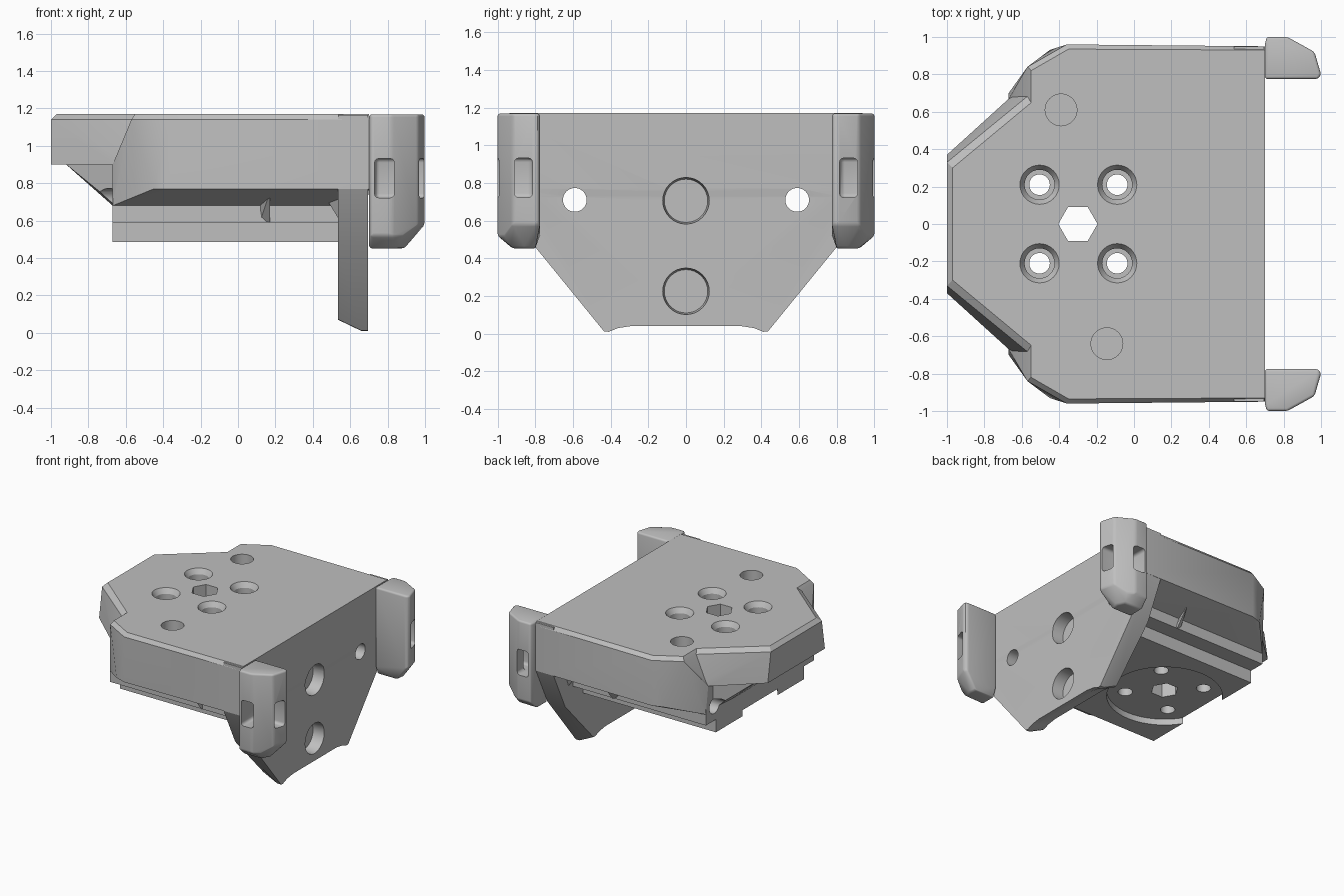
import bpy, bmesh, math
from mathutils import Matrix, Vector

if "Cube" in bpy.data.objects:
    bpy.data.objects.remove(bpy.data.objects["Cube"])

grey = bpy.data.materials.new("plain grey")
grey.diffuse_color = (0.52, 0.52, 0.52, 1)
grey.use_nodes = True
grey.node_tree.nodes["Principled BSDF"].inputs["Base Color"].default_value = grey.diffuse_color


def make(name, bm):
    bmesh.ops.recalc_face_normals(bm, faces=bm.faces)
    me = bpy.data.meshes.new(name)
    bm.to_mesh(me)
    bm.free()
    ob = bpy.data.objects.new(name, me)
    bpy.context.collection.objects.link(ob)
    me.materials.append(grey)
    return ob


def hull(name, pts, both_sides=True):
    """Convex solid; points are mirrored across y when asked."""
    bm = bmesh.new()
    allp = set(pts)
    if both_sides:
        allp |= {(x, -y, z) for x, y, z in pts}
    for p in sorted(allp):
        bm.verts.new(p)
    res = bmesh.ops.convex_hull(bm, input=bm.verts)
    junk = [v for v in bm.verts if not v.link_faces]
    bmesh.ops.delete(bm, geom=junk, context='VERTS')
    bmesh.ops.dissolve_limit(bm, angle_limit=0.01, verts=bm.verts, edges=bm.edges)
    return make(name, bm)


def box(name, x0, x1, y0, y1, z0, z1):
    return hull(name, [(x, y, z) for x in (x0, x1) for y in (y0, y1) for z in (z0, z1)], False)


def cyl(center, r1, r2, depth, axis='Z', n=32):
    """Round or faceted cutter centred on a point."""
    bm = bmesh.new()
    m = Matrix.Translation(Vector(center))
    if axis == 'X':
        m = m @ Matrix.Rotation(math.pi / 2, 4, 'Y')
    bmesh.ops.create_cone(bm, cap_ends=True, segments=n, radius1=r1, radius2=r2, depth=depth, matrix=m)
    return make("cutter", bm)


def apply_all(ob):
    bpy.ops.object.select_all(action='DESELECT')
    bpy.context.view_layer.objects.active = ob
    ob.select_set(True)
    for m in list(ob.modifiers):
        bpy.ops.object.modifier_apply(modifier=m.name)


def combine(ob, others, op):
    for o in others:
        m = ob.modifiers.new("bool", 'BOOLEAN')
        m.operation, m.solver, m.object = op, 'EXACT', o
    apply_all(ob)
    for o in others:
        bpy.data.objects.remove(o, do_unlink=True)


def smooth(ob, angle):
    bpy.ops.object.select_all(action='DESELECT')
    bpy.context.view_layer.objects.active = ob
    ob.select_set(True)
    bpy.ops.object.shade_smooth_by_angle(angle=math.radians(angle))


# Main deck with chamfered rim, angled front corners and sloping underside
body = hull("mount_body", [
    (0.70, 0.93, 1.17), (-0.35, 0.935, 1.17), (-0.55, 0.82, 1.17), (-0.55, 0.64, 1.17),
    (0.70, 0.95, 1.14), (-0.36, 0.96, 1.14), (-0.57, 0.84, 1.14), (-0.57, 0.68, 1.14),
    (0.70, 0.95, 0.77), (-0.36, 0.96, 0.77), (-0.45, 0.93, 0.77),
    (-0.67, 0.67, 0.90), (-0.67, 0.70, 0.68), (0.69, 0.70, 0.68)])

# Tapered nose with flared sides, and the wedge holding it up
nose = hull("nose", [
    (-0.97, 0.30, 1.17), (-0.50, 0.69, 1.17), (-1.0, 0.33, 1.14), (-0.50, 0.74, 1.14),
    (-1.0, 0.37, 0.90), (-0.57, 0.76, 0.90), (-0.50, 0.76, 0.90)])
wedge = hull("nose_wedge", [(-0.93, 0.36, 0.91), (-0.60, 0.36, 0.91), (-0.66, 0.62, 0.91),
                            (-0.66, 0.62, 0.69), (-0.67, 0.36, 0.68), (-0.60, 0.36, 0.68)])

# Stepped block under the deck
upper_step = box("upper_step", -0.67, 0.60, -0.70, 0.70, 0.59, 0.72)
lower_step = box("lower_step", -0.67, 0.60, -0.57, 0.57, 0.485, 0.62)

# Small side ribs
ribs = [hull("rib", [(x, s * y, z) for x, y, z in
             ((0.12, 0.68, 0.60), (0.17, 0.68, 0.59), (0.12, 0.71, 0.69), (0.17, 0.84, 0.75),
              (0.17, 0.71, 0.59), (0.12, 0.68, 0.75))], False) for s in (1, -1)]

# Hanging end wall with a hollowed lower edge
half = [(0.95, 1.165), (0.95, 0.77), (0.80, 0.46), (0.435, 0.012), (0.41, 0.01), (0.36, 0.03), (0.28, 0.042)]
ring = half + [(-y, z) for y, z in reversed(half)]
bm = bmesh.new()
near = [bm.verts.new((0.695, y, z)) for y, z in ring]
mid = [bm.verts.new((0.66, y, z)) for y, z in ring]
far = [bm.verts.new((0.535, y, z + (0.06 if z < 0.1 else 0))) for y, z in ring]
bm.faces.new(near)
bm.faces.new(far)
for a, b in ((near, mid), (mid, far)):
    for i in range(len(ring)):
        j = (i + 1) % len(ring)
        bm.faces.new((a[i], a[j], b[j], b[i]))
wall = make("end_wall", bm)

# Braces between wall and deck underside
braces = [hull("brace", [(x, s * y, z) for x, y, z in
               ((0.47, 0.68, 0.72), (0.47, 0.74, 0.72), (0.55, 0.68, 0.59), (0.55, 0.76, 0.59),
                (0.65, 0.68, 0.59), (0.65, 0.82, 0.59), (0.65, 0.92, 0.765), (0.65, 0.68, 0.765))], False)
          for s in (1, -1)]

combine(body, [nose, wedge, upper_step, lower_step, wall] + ribs + braces, 'UNION')

# Bolt holes, counterbores, hex opening, pin pockets and the round recess below
cuts = [cyl((-0.30, 0, 0.8), 0.105, 0.105, 1.2, n=6),
        cyl((-0.30, 0, 0.485), 0.435, 0.435, 0.10, n=64)]
hexcut = cuts[0]
if abs(hexcut.data.vertices[0].co.x + 0.30) < 0.01:
    # turn the hexagon so its points face along x
    hexcut.data.transform(Matrix.Translation((-0.30, 0, 0)) @ Matrix.Rotation(math.pi / 6, 4, 'Z')
                          @ Matrix.Translation((0.30, 0, 0)))
for x in (-0.505, -0.09):
    for y in (0.21, -0.21):
        cuts += [cyl((x, y, 0.8), 0.055, 0.055, 1.2),
                 cyl((x, y, 1.10), 0.08, 0.08, 0.2),
                 cyl((x, y, 1.17), 0.08, 0.13, 0.08)]
for x, y in ((-0.39, 0.61), (-0.145, -0.64)):
    cuts.append(cyl((x, y, 1.17), 0.085, 0.085, 0.2))
for z in (0.705, 0.225):
    cuts.append(cyl((0.70, 0, z), 0.115, 0.133, 0.2, 'X'))
for y in (0.59, -0.59):
    cuts.append(cyl((0, y, 0.71), 0.063, 0.063, 3.0, 'X'))
combine(body, cuts, 'DIFFERENCE')
smooth(body, 25)

# Rounded corner bumpers with an L-shaped strap slot
foot = [(0.70, 0.775), (0.985, 0.775), (1.0, 0.80), (0.965, 0.92), (0.88, 0.965),
        (0.82, 1.0), (0.71, 1.0), (0.70, 0.96)]
base = [(0.70, 0.80), (0.88, 0.80), (0.89, 0.86), (0.86, 0.92), (0.70, 0.92)]
for side, label in ((1, "back"), (-1, "front")):
    pts = [(x, side * y, 1.168) for x, y in foot]
    pts += [(x, side * y, 0.58 if x > 0.9 else 0.52) for x, y in foot]
    pts += [(x, side * y, 0.452) for x, y in base]
    bumper = hull(label + "_bumper", pts, False)
    bev = bumper.modifiers.new("round", 'BEVEL')
    bev.width, bev.segments, bev.limit_method, bev.angle_limit = 0.028, 3, 'ANGLE', math.radians(28)
    apply_all(bumper)
    slots = []
    for x0, x1, y0, y1 in ((0.73, 0.835, 0.82, 1.1), (0.735, 1.1, 0.815, 0.91)):
        ya, yb = sorted((side * y0, side * y1))
        s = box("slot", x0, x1, ya, yb, 0.722, 0.932)
        b = s.modifiers.new("round", 'BEVEL')
        b.width, b.segments = 0.022, 3
        apply_all(s)
        slots.append(s)
    combine(bumper, slots, 'DIFFERENCE')
    smooth(bumper, 35)
